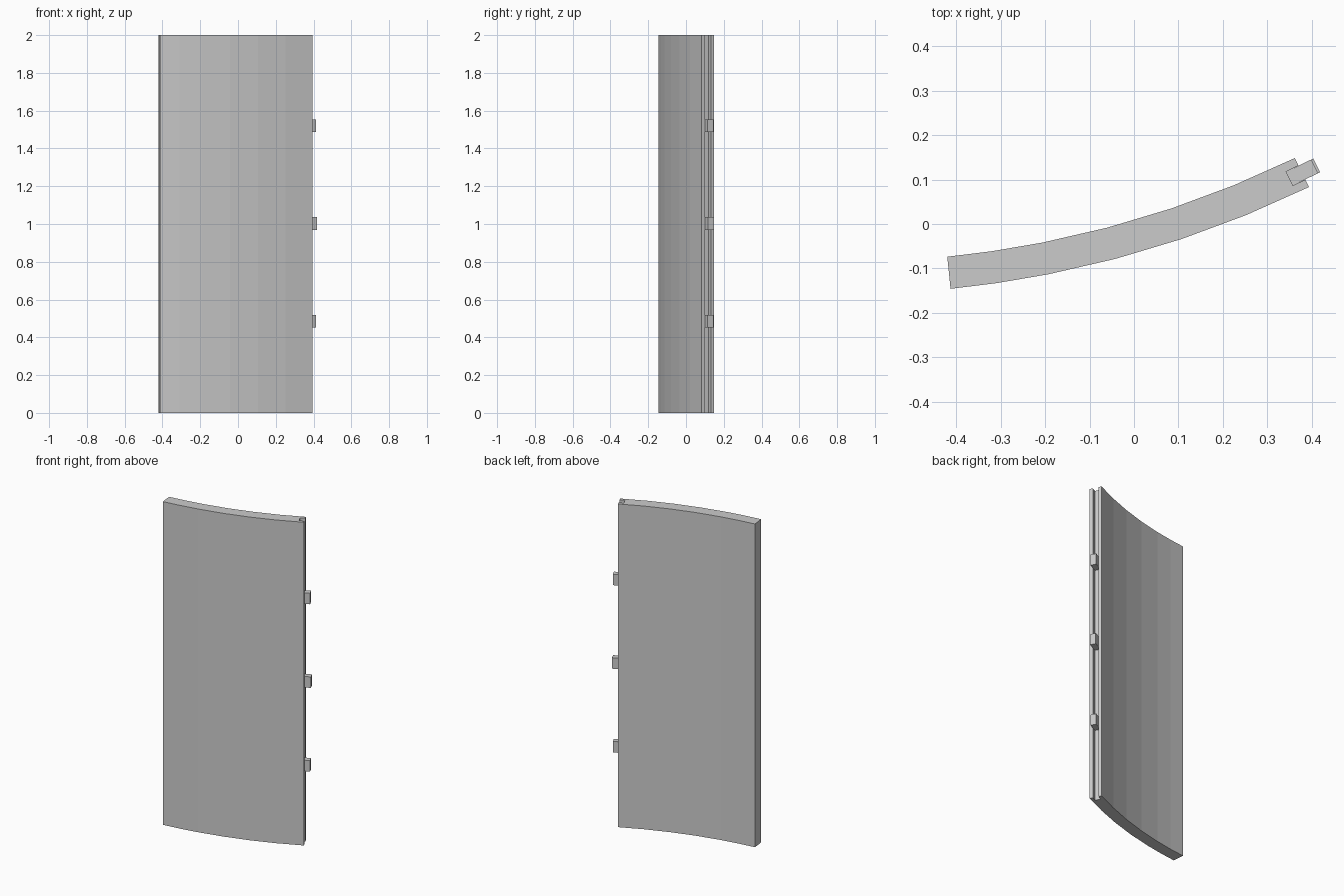
import bpy, bmesh
from math import sin, cos, radians
from mathutils import Vector

if "Cube" in bpy.data.objects:
    bpy.data.objects.remove(bpy.data.objects["Cube"])

CENTRE = Vector((-0.655, 2.242))
R_FRONT, R_BACK = 2.4, 2.3275
ANGLES = [5.8, 8.3, 11.1, 14.8, 18.5, 22.2, 25.9]
END = radians(ANGLES[-1])
R_MID = (R_FRONT + R_BACK) / 2
GROOVE_DEPTH, GROOVE_HALF = 0.031, 0.0175


def on_arc(radius, deg):
    a = radians(deg)
    return CENTRE + radius * Vector((sin(a), -cos(a)))


def on_end(t, n):
    """Point near the right end: t along the panel, n through its thickness."""
    origin = CENTRE + R_MID * Vector((sin(END), -cos(END)))
    return origin + t * Vector((cos(END), sin(END))) + n * Vector((-sin(END), cos(END)))


def extrude_profile(name, points, z0, z1):
    bm = bmesh.new()
    face = bm.faces.new([bm.verts.new((p.x, p.y, z0)) for p in points])
    ext = bmesh.ops.extrude_face_region(bm, geom=[face])
    top = [v for v in ext["geom"] if isinstance(v, bmesh.types.BMVert)]
    bmesh.ops.translate(bm, verts=top, vec=(0, 0, z1 - z0))
    bmesh.ops.recalc_face_normals(bm, faces=bm.faces)
    mesh = bpy.data.meshes.new(name)
    bm.to_mesh(mesh)
    bm.free()
    obj = bpy.data.objects.new(name, mesh)
    bpy.context.collection.objects.link(obj)
    return obj


# Curved panel with a full-height groove in its right edge
profile = [on_arc(R_FRONT, a) for a in ANGLES]
profile += [on_end(0, -GROOVE_HALF), on_end(-GROOVE_DEPTH, -GROOVE_HALF),
            on_end(-GROOVE_DEPTH, GROOVE_HALF), on_end(0, GROOVE_HALF)]
profile += [on_arc(R_BACK, a) for a in reversed(ANGLES)]
extrude_profile("curved_panel", profile, 0, 2)

# Pegs seated in the groove
for name, z, reach in (("lower", 0.485, 0.032), ("middle", 1.003, 0.037), ("upper", 1.52, 0.032)):
    w = GROOVE_HALF - 0.0003
    corners = [on_end(-GROOVE_DEPTH, -w), on_end(reach, -w),
               on_end(reach, w), on_end(-GROOVE_DEPTH, w)]
    extrude_profile(name + "_peg", corners, z - 0.034, z + 0.034)
